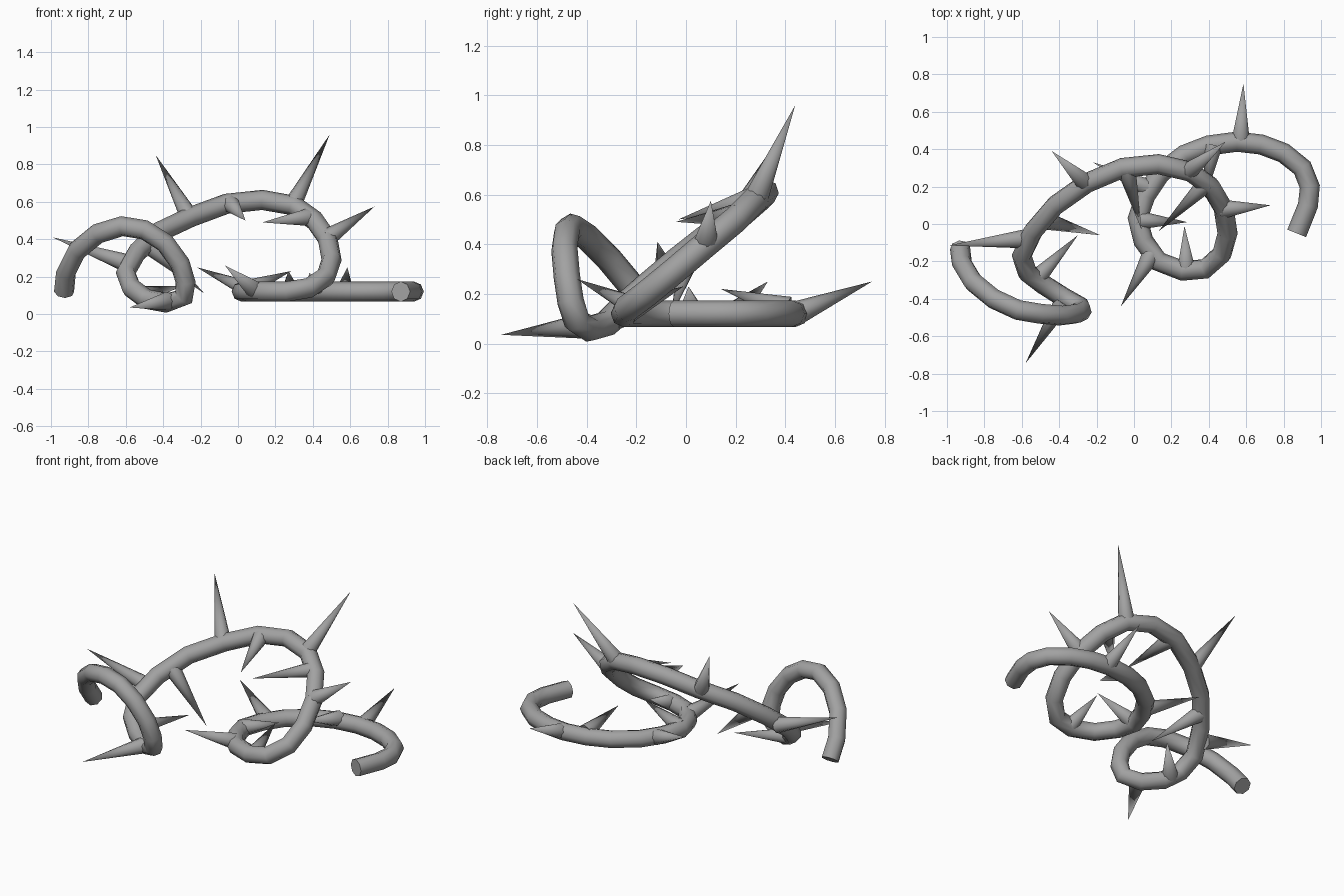
import bpy
from mathutils import Vector

old = bpy.data.objects.get("Cube")
if old:
    bpy.data.objects.remove(old, do_unlink=True)

grey = bpy.data.materials.new("stem_grey")
grey.use_nodes = True
colour = (0.36, 0.36, 0.36, 1)
grey.diffuse_color = colour
grey.node_tree.nodes["Principled BSDF"].inputs["Base Color"].default_value = colour


def select_only(ob):
    bpy.ops.object.select_all(action='DESELECT')
    ob.select_set(True)
    bpy.context.view_layer.objects.active = ob


def stem(name, points, radius):
    """Eight-sided tube swept along a path."""
    data = bpy.data.curves.new(name, 'CURVE')
    data.dimensions = '3D'
    data.bevel_depth = radius
    data.bevel_resolution = 2
    data.use_fill_caps = True
    line = data.splines.new('POLY')
    line.points.add(len(points) - 1)
    for p, co in zip(line.points, points):
        p.co = (*co, 1)
    ob = bpy.data.objects.new(name, data)
    bpy.context.collection.objects.link(ob)
    select_only(ob)
    bpy.ops.object.convert(target='MESH')
    ob = bpy.context.object
    ob.data.materials.clear()
    ob.data.materials.append(grey)
    bpy.ops.object.shade_smooth_by_angle(angle=0.9)


def thorn(name, base, tip, radius=0.05):
    """Pointed cone rooted inside the stem."""
    base, tip = Vector(base), Vector(tip)
    axis = tip - base
    bpy.ops.mesh.primitive_cone_add(vertices=8, radius1=radius, radius2=0,
                                    depth=axis.length, location=(base + tip) / 2)
    ob = bpy.context.object
    ob.name = name
    ob.rotation_euler = axis.to_track_quat('Z', 'Y').to_euler()
    ob.data.materials.append(grey)
    bpy.ops.object.shade_smooth_by_angle(angle=0.9)


# Curling stem: flat hook, tilted loop, then a standing arch
FLAT = 0.12
hook = [(.87, -.05), (.93, .1), (.94, .2), (.9, .3), (.8, .38), (.68, .425),
        (.55, .44), (.4, .42), (.27, .37), (.14, .27), (.06, .15), (.02, .03),
        (.05, -.09), (.13, -.2)]
loop = [(.26, -.25, .12), (.38, -.24, .14), (.47, -.16, .2), (.5, -.05, .29),
        (.48, .08, .4), (.41, .2, .5), (.3, .28, .58), (.13, .32, .61),
        (-.06, .3, .59), (-.25, .22, .52), (-.42, .1, .44), (-.54, -.04, .33),
        (-.6, -.17, .22), (-.57, -.26, .14), (-.49, -.32, .08)]
arch = [(-.38, -.39, .06), (-.29, -.44, .09), (-.28, -.465, .17), (-.31, -.48, .27),
        (-.39, -.49, .38), (-.5, -.48, .45), (-.62, -.46, .47), (-.75, -.4, .43),
        (-.86, -.31, .34), (-.92, -.21, .22), (-.93, -.13, .12)]
stem("curling_stem", [(x, y, FLAT) for x, y in hook] + loop + arch, 0.054)

# Thorns: root and tip
thorns = {
    "hook_back": ((.57, .44, .12), (.585, .75, .25)),
    "hook_inner": ((.42, .41, .14), (.38, .14, .22)),
    "hook_outer": ((.08, .19, .12), (-.22, .33, .25)),
    "curl_inner": ((.03, .02, .13), (.285, .01, .23)),
    "curl_front": ((.09, -.17, .13), (-.07, -.44, .26)),
    "curl_front_inner": ((.28, -.25, .12), (.27, -.01, .23)),
    "loop_left": ((.48, .08, .41), (.73, .1, .575)),
    "loop_left_inner": ((.39, .22, .52), (.13, -.04, .49)),
    "loop_top_left": ((.29, .28, .58), (.49, .44, .96)),
    "loop_top_inner": ((-.04, .29, .59), (.04, -.03, .5)),
    "loop_top_right": ((-.26, .22, .52), (-.44, .39, .85)),
    "loop_right_inner": ((-.48, .02, .37), (-.18, -.06, .11)),
    "loop_right": ((-.59, -.08, .27), (-.99, -.115, .41)),
    "arch_inner": ((-.52, -.29, .1), (-.3, -.06, .15)),
    "arch_front": ((-.38, -.42, .07), (-.58, -.745, .035)),
}
for name, (base, tip) in thorns.items():
    thorn(name + "_thorn", base, tip)
